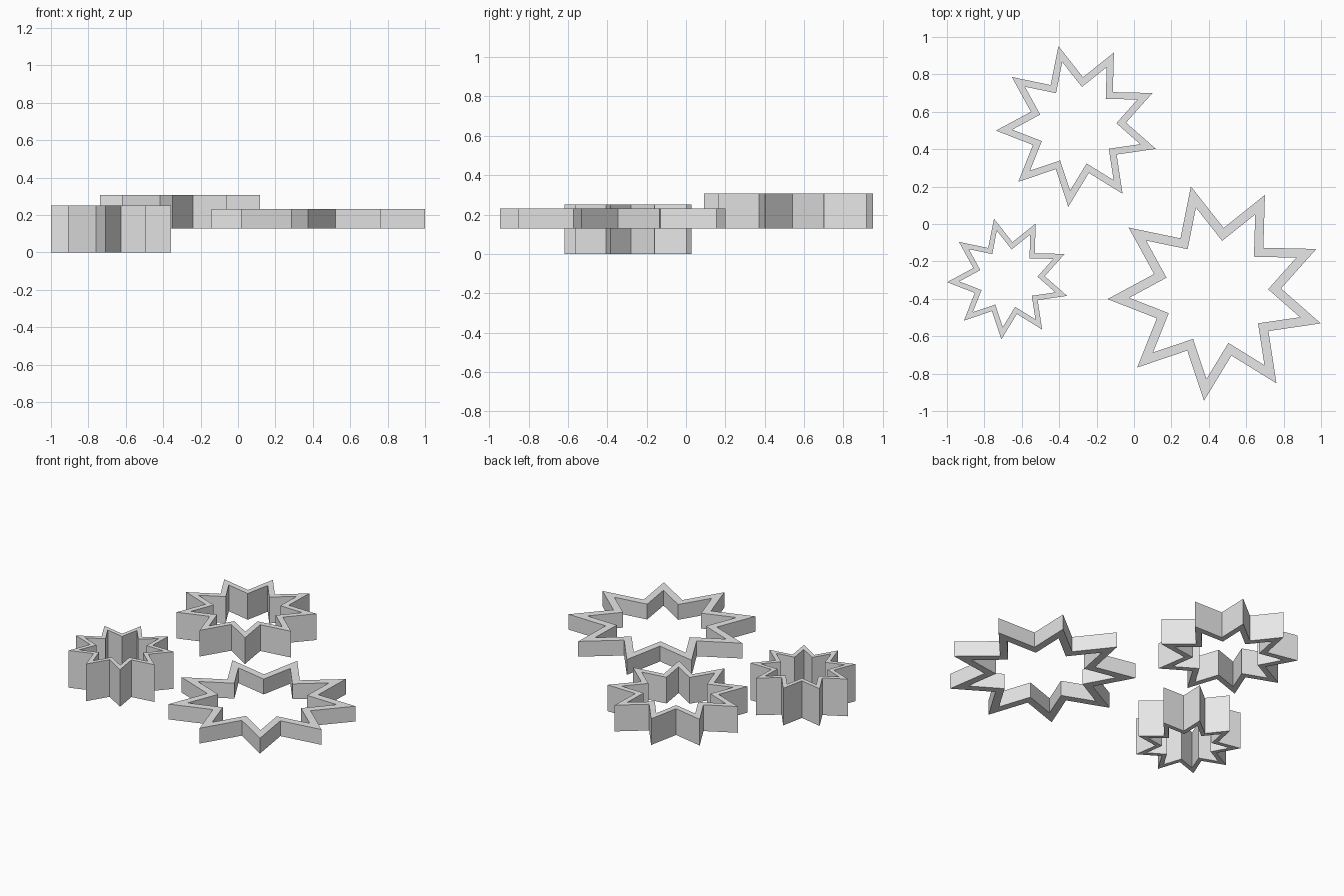
import bpy
import bmesh
from math import cos, sin, pi, radians

cube = bpy.data.objects.get("Cube")
if cube:
    bpy.data.objects.remove(cube, do_unlink=True)

# One plain grey for everything
grey = bpy.data.materials.new("light_grey")
grey.use_nodes = True
colour = (0.8, 0.8, 0.8, 1)
grey.diffuse_color = colour
grey.node_tree.nodes["Principled BSDF"].inputs["Base Color"].default_value = colour

POINTS = 9
PHASE = radians(-16.5)
NOTCH = 0.595


def star_ring(name, x, y, radius, bottom, top, hole):
    """Hollow star with straight walls, open above and below."""
    bm = bmesh.new()

    def loop(scale, z):
        verts = []
        for i in range(2 * POINTS):
            r = radius * scale * (NOTCH if i % 2 else 1)
            a = PHASE + i * pi / POINTS
            verts.append(bm.verts.new((r * cos(a), r * sin(a), z)))
        return verts

    # Outer wall, top rim, inner wall and bottom rim join in a closed cycle
    height = top - bottom
    loops = [loop(1, 0), loop(1, height), loop(hole, height), loop(hole, 0)]
    n = 2 * POINTS
    for k in range(4):
        a, b = loops[k], loops[(k + 1) % 4]
        for i in range(n):
            j = (i + 1) % n
            bm.faces.new((a[i], a[j], b[j], b[i]))
    bmesh.ops.recalc_face_normals(bm, faces=bm.faces)

    mesh = bpy.data.meshes.new(name)
    bm.to_mesh(mesh)
    bm.free()
    mesh.materials.append(grey)
    obj = bpy.data.objects.new(name, mesh)
    obj.location = (x, y, bottom)
    bpy.context.collection.objects.link(obj)


# Three rings: wide and flat, medium, small and tall
star_ring("large_star_ring", 0.44, -0.366, 0.583, 0.128, 0.232, 0.8)
star_ring("medium_star_ring", -0.302, 0.526, 0.437, 0.128, 0.306, 0.8)
star_ring("small_star_ring", -0.672, -0.291, 0.328, 0, 0.252, 0.8)
